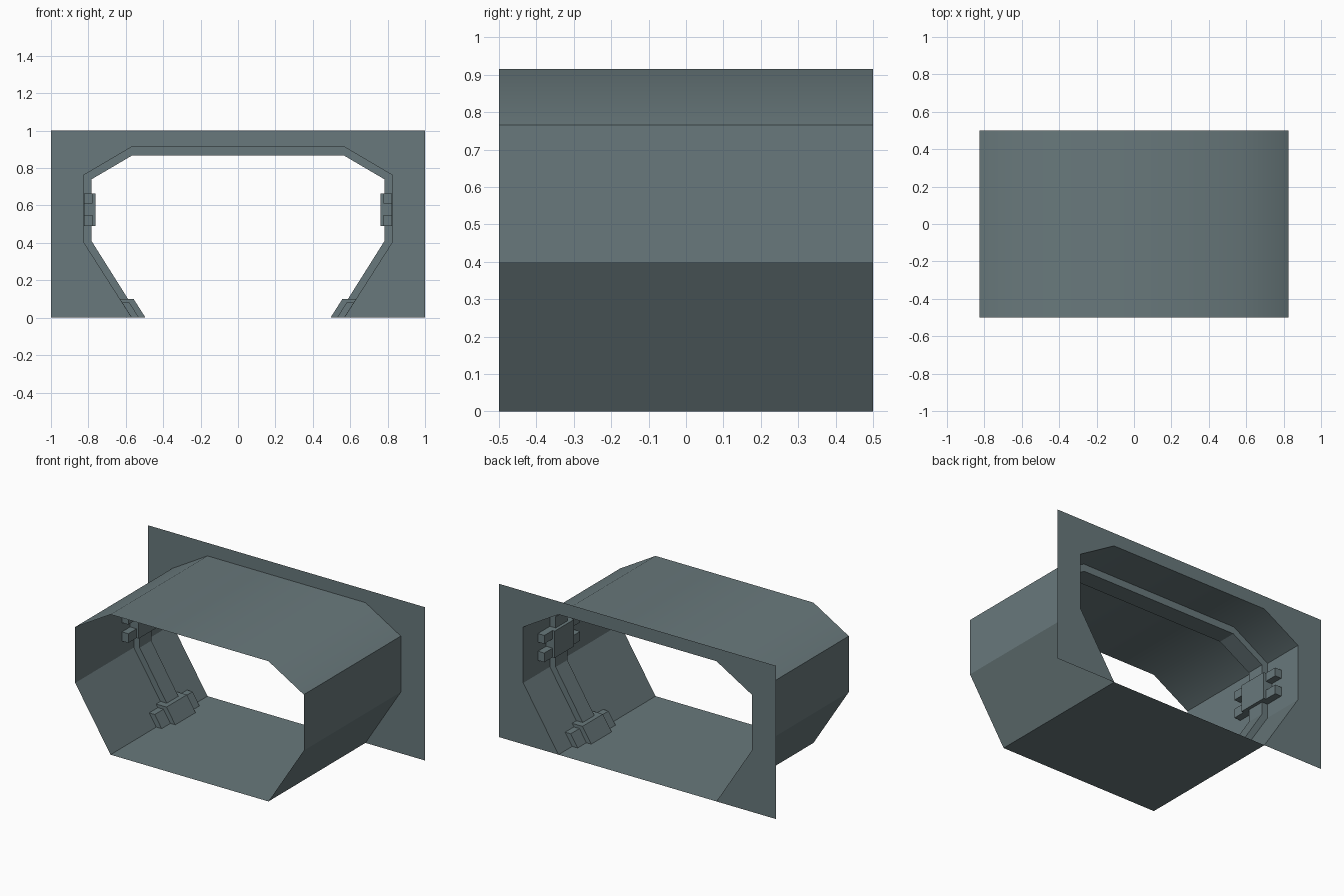
import bpy, bmesh, math

if "Cube" in bpy.data.objects:
    bpy.data.objects.remove(bpy.data.objects["Cube"])

grey = bpy.data.materials.new("slate_grey")
grey.diffuse_color = (0.14, 0.19, 0.20, 1)
grey.use_nodes = True
grey.node_tree.nodes["Principled BSDF"].inputs["Base Color"].default_value = grey.diffuse_color

# Right half of the wall outline and of the rib's inner outline (x, z)
WALL = [(0.57, 0), (0.825, 0.40), (0.825, 0.765), (0.57, 0.915)]
RIB = [(0.525, 0), (0.783, 0.41), (0.783, 0.74), (0.565, 0.868)]


def full(half):
    return half + [(-x, z) for x, z in reversed(half)]


def finish(name, bm, angle=None, mirror=False):
    me = bpy.data.meshes.new(name)
    bm.to_mesh(me)
    bm.free()
    me.materials.append(grey)
    ob = bpy.data.objects.new(name, me)
    bpy.context.collection.objects.link(ob)
    if mirror:
        ob.modifiers.new("mirror", "MIRROR").use_axis[0] = True
    if angle:
        bpy.context.view_layer.objects.active = ob
        ob.select_set(True)
        bpy.ops.object.shade_smooth_by_angle(angle=math.radians(angle))
        ob.select_set(False)
    return ob


def ring(bm, pts, y):
    return [bm.verts.new((x, y, z)) for x, z in pts]


def strip(bm, a, b, closed=False):
    n = len(a)
    for i in range(n if closed else n - 1):
        j = (i + 1) % n
        bm.faces.new((a[i], a[j], b[j], b[i]))


def prism(name, pts, y0, y1):
    # solid block with an x-z outline, repeated on the opposite wall
    bm = bmesh.new()
    a, b = ring(bm, pts, y0), ring(bm, pts, y1)
    strip(bm, a, b, True)
    bm.faces.new(a)
    bm.faces.new(b)
    bmesh.ops.recalc_face_normals(bm, faces=bm.faces)
    return finish(name, bm, mirror=True)


# Octagonal passage shell, open at both ends
bm = bmesh.new()
front, back = ring(bm, full(WALL), -0.5), ring(bm, full(WALL), 0.5)
strip(bm, back, front, True)
bmesh.ops.recalc_face_normals(bm, faces=bm.faces)
finish("passage_shell", bm, angle=31.5)

# Flat end wall with the passage opening
bm = bmesh.new()
bm.faces.new(ring(bm, full(WALL) + [(-1, 0), (-1, 1), (1, 1), (1, 0)], 0.5))
finish("end_wall", bm)

# Arched rib running over walls and ceiling
bm = bmesh.new()
o0, o1 = ring(bm, full(WALL), 0.105), ring(bm, full(WALL), 0.225)
i0, i1 = ring(bm, full(RIB), 0.105), ring(bm, full(RIB), 0.225)
strip(bm, o0, i0)
strip(bm, i0, i1)
strip(bm, i1, o1)
bmesh.ops.recalc_face_normals(bm, faces=bm.faces)
finish("arch_rib", bm)


def rect(x0, x1, z0, z1):
    return [(x0, z0), (x1, z0), (x1, z1), (x0, z1)]


# Wall clamps: centre block with upper and lower tabs either side
prism("clamp_block", rect(0.762, 0.824, 0.49, 0.665), 0.065, 0.265)
for z0, z1, level in ((0.49, 0.55, "lower"), (0.61, 0.665, "upper")):
    for y0, y1, side in ((-0.02, 0.065, "front"), (0.265, 0.35, "back")):
        prism(f"clamp_tab_{level}_{side}", rect(0.778, 0.824, z0, z1), y0, y1)

# Rib feet: sloping centre block with a lower tab on each side
prism("foot_block", [(0.57, 0.001), (0.495, 0.001), (0.558, 0.1), (0.633, 0.1)], 0.06, 0.27)
for y0, y1, side in ((-0.03, 0.06, "front"), (0.27, 0.36, "back")):
    prism(f"foot_tab_{side}", [(0.57, 0.001), (0.53, 0.001), (0.58, 0.08), (0.62, 0.08)], y0, y1)
